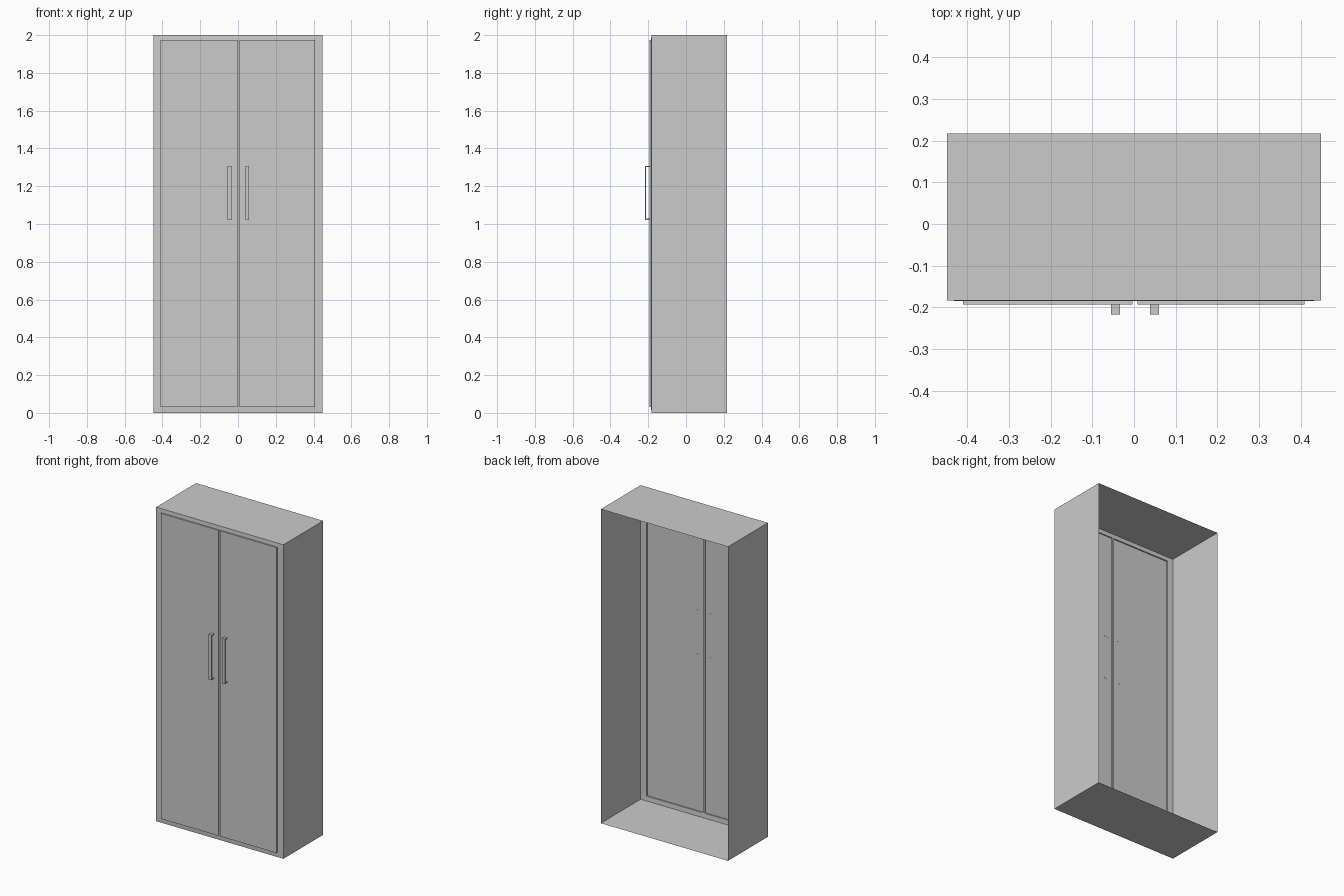
import bpy
import bmesh

if "Cube" in bpy.data.objects:
    bpy.data.objects.remove(bpy.data.objects["Cube"])

BACK, FRONT, LIP, DOOR = 0.217, -0.183, -0.185, -0.193
HANDLE = -0.217
W, H = 0.448, 2.0
Z0, Z1 = 0.03, 1.975
DOORS = {"left": (-0.409, -0.003), "right": (0.008, 0.408)}
HANDLES = {"left": -0.044, "right": 0.049}


def finish(name, bm):
    bmesh.ops.remove_doubles(bm, verts=bm.verts, dist=1e-5)
    bmesh.ops.recalc_face_normals(bm, faces=bm.faces)
    mesh = bpy.data.meshes.new(name)
    bm.to_mesh(mesh)
    bm.free()
    obj = bpy.data.objects.new(name, mesh)
    bpy.context.collection.objects.link(obj)
    return obj


def quad(bm, points):
    return bm.faces.new([bm.verts.new(p) for p in points])


# Cabinet shell: front frame with two door openings, thin sides, open back
bm = bmesh.new()
xs = [-W, *DOORS["left"], *DOORS["right"], W]
zs = [0, Z0, Z1, H]


def front_point(i, k):
    rim = i in (0, 5) or k in (0, 3)
    return (xs[i], FRONT if rim else LIP, zs[k])


for i in range(5):
    for k in range(3):
        if k == 1 and i in (1, 3):
            continue
        quad(bm, [front_point(i, k), front_point(i + 1, k),
                  front_point(i + 1, k + 1), front_point(i, k + 1)])
corners = [(-W, 0), (W, 0), (W, H), (-W, H)]
for (xa, za), (xb, zb) in zip(corners, corners[1:] + corners[:1]):
    quad(bm, [(xa, FRONT, za), (xa, BACK, za), (xb, BACK, zb), (xb, FRONT, zb)])
finish("cabinet_shell", bm)

for side, (xa, xb) in DOORS.items():
    # Raised door panel, hollow behind
    bm = bmesh.new()
    loop = [(xa, Z0), (xb, Z0), (xb, Z1), (xa, Z1)]
    quad(bm, [(x, DOOR, z) for x, z in loop])
    for (x1, z1), (x2, z2) in zip(loop, loop[1:] + loop[:1]):
        quad(bm, [(x1, LIP, z1), (x2, LIP, z2), (x2, DOOR, z2), (x1, DOOR, z1)])
    finish(side + "_door", bm)

    # Pull handle: C-shaped profile extruded sideways, ends set through the door
    bm = bmesh.new()
    end, inner, lo, hi, post = DOOR + 0.001, HANDLE + 0.004, 1.022, 1.308, 0.006
    profile = [(end, lo), (HANDLE, lo), (HANDLE, hi), (end, hi),
               (end, hi - post), (inner, hi - post), (inner, lo + post), (end, lo + post)]
    x = HANDLES[side] - 0.0105
    face = quad(bm, [(x, y, z) for y, z in profile])
    new = bmesh.ops.extrude_face_region(bm, geom=[face])["geom"]
    bmesh.ops.translate(bm, vec=(0.021, 0, 0),
                        verts=[v for v in new if isinstance(v, bmesh.types.BMVert)])
    finish(side + "_handle", bm)
